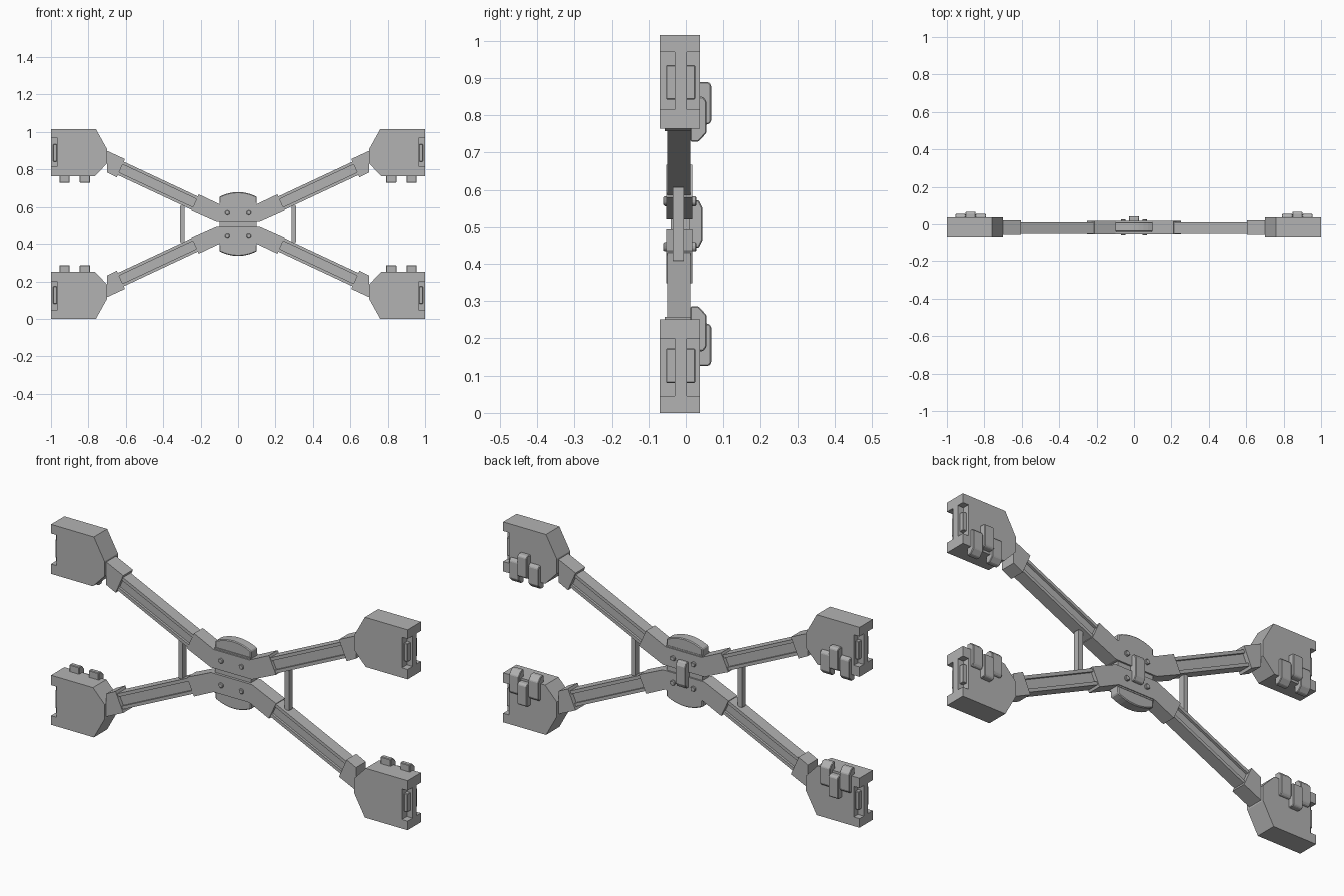
import bpy, bmesh, math
from mathutils import Vector

MID = 0.5075  # height of the horizontal mirror plane

cube = bpy.data.objects.get("Cube")
if cube:
    bpy.data.objects.remove(cube, do_unlink=True)

grey = bpy.data.materials.new("plain_grey")
grey.use_nodes = True
colour = (0.45, 0.45, 0.45, 1)
grey.diffuse_color = colour
grey.node_tree.nodes["Principled BSDF"].inputs["Base Color"].default_value = colour


def finish(name, bm, bevel=0, segments=1):
    bmesh.ops.recalc_face_normals(bm, faces=bm.faces)
    mesh = bpy.data.meshes.new(name)
    bm.to_mesh(mesh)
    bm.free()
    mesh.materials.append(grey)
    obj = bpy.data.objects.new(name, mesh)
    bpy.context.collection.objects.link(obj)
    if bevel:
        mod = obj.modifiers.new("Bevel", 'BEVEL')
        mod.width, mod.segments = bevel, segments
    return obj


def extrude(name, points, step, bevel=0):
    """Sweep a flat outline along a straight step."""
    bm = bmesh.new()
    face = bm.faces.new([bm.verts.new(p) for p in points])
    grown = bmesh.ops.extrude_face_region(bm, geom=[face], use_keep_orig=True)
    verts = [v for v in grown["geom"] if isinstance(v, bmesh.types.BMVert)]
    bmesh.ops.translate(bm, verts=verts, vec=step)
    return finish(name, bm, bevel)


def plate(name, outline, y0, y1, sx=1, sz=1, bevel=0):
    """Front-facing outline; z is measured from the mirror plane."""
    pts = [(sx * x, y0, MID + sz * z) for x, z in outline]
    return extrude(name, pts, (0, y1 - y0, 0), bevel)


def box(name, x0, x1, y0, y1, z0, z1, sx=1, sz=1, bevel=0):
    return plate(name, [(x0, z0), (x1, z0), (x1, z1), (x0, z1)], y0, y1, sx, sz, bevel)


def strap(name, x0, x1, outline, sx=1, sz=1):
    """Side-facing outline of (y, z) swept across x."""
    pts = [(sx * x0, y, MID + sz * z) for y, z in outline]
    return extrude(name, pts, (sx * (x1 - x0), 0, 0), 0.003)


def arm_beam(name, sx, sz):
    """Straight bar with a channel in its front and back."""
    start, end = Vector((0.19, 0, 0.094)), Vector((0.66, 0, 0.314))
    along = end - start
    across = Vector((-along.z, 0, along.x)).normalized()
    h, web, y0, y1, cut = 0.039, 0.023, -0.05, 0.012, 0.012
    profile = [(-h, y0), (-web, y0), (-web, y0 + cut), (web, y0 + cut), (web, y0), (h, y0),
               (h, y1), (web, y1), (web, y1 - cut), (-web, y1 - cut), (-web, y1), (-h, y1)]
    pts = []
    for a, y in profile:
        p = start + across * a
        pts.append((sx * p.x, y, MID + sz * p.z))
    return extrude(name, pts, (sx * along.x, 0, sz * along.z))


hub_half = [(0.1, 0.108), (0.21, 0.16), (0.25, 0.073), (0.115, 0.013)]
hub_outline = hub_half + [(-x, z) for x, z in reversed(hub_half)]
collar = [(0.7, 0.392), (0.605, 0.348), (0.648, 0.25), (0.7, 0.276)]
head_full = [(0.968, 0.508), (0.76, 0.508), (0.7, 0.4), (0.7, 0.325), (0.765, 0.257), (0.968, 0.257)]
side_hook = [(0.012, 0.222), (0.034, 0.222), (0.055, 0.245), (0.055, 0.33),
             (0.046, 0.342), (0.012, 0.342)]
mid_hook = [(0.02, 0.268), (0.06, 0.268), (0.068, 0.276), (0.068, 0.374),
            (0.06, 0.382), (0.02, 0.382)]

for sz, level in ((1, "upper"), (-1, "lower")):
    # Bent centre bracket with its domed pad
    plate(f"{level}_bracket", hub_outline, -0.053, 0.018, 1, sz)
    dome = [(-0.1, 0.09), (0.1, 0.09)]
    for i in range(9):
        x = 0.1 - 0.025 * i
        dome.append((x, 0.147 + 0.025 * (1 - (x / 0.1) ** 2)))
    plate(f"{level}_pad", dome, -0.04, 0.012, 1, sz, 0.004)
    box(f"{level}_pad_rim", -0.1, 0.1, -0.045, 0.014, 0.104, 0.115, 1, sz)

    for sx, side in ((1, "left"), (-1, "right")):
        tag = f"{level}_{side}"
        # Bolt through the bracket
        bm = bmesh.new()
        bmesh.ops.create_cone(bm, cap_ends=True, segments=12, radius1=0.013,
                              radius2=0.013, depth=0.088)
        for v in bm.verts:
            x, y, z = v.co
            v.co = (sx * 0.057 + x, z - 0.016, MID + sz * 0.062 + y)
        finish(f"{tag}_bolt", bm, 0.003)

        arm_beam(f"{tag}_arm", sx, sz)
        plate(f"{tag}_collar", collar, -0.056, 0.022, sx, sz)

        # End block: body, corner ends, central tongue and latch
        plate(f"{tag}_head", head_full, -0.07, 0.037, sx, sz)
        box(f"{tag}_head_top", 0.968, 1, -0.07, 0.037, 0.462, 0.508, sx, sz)
        box(f"{tag}_head_base", 0.968, 1, -0.07, 0.037, 0.257, 0.307, sx, sz)
        box(f"{tag}_tongue", 0.968, 1, -0.03, 0.003, 0.307, 0.462, sx, sz)
        box(f"{tag}_latch", 0.968, 0.988, -0.053, 0.025, 0.335, 0.427, sx, sz, 0.002)

        # Hooks behind the end block
        strap(f"{tag}_outer_hook", 0.9, 0.955, side_hook, sx, sz)
        strap(f"{tag}_inner_hook", 0.79, 0.847, side_hook, sx, sz)
        strap(f"{tag}_middle_hook", 0.847, 0.9, mid_hook, sx, sz)

# Core between the brackets and the strap behind it
box("centre_core", -0.1, 0.1, -0.04, 0.01, -0.1, 0.1)
strap("centre_strap", -0.027, 0.027, [(0, -0.065), (0.034, -0.065), (0.044, -0.045),
                                      (0.044, 0.045), (0.034, 0.065), (0, 0.065)])

# Upright struts joining the arms
for sx, side in ((1, "left"), (-1, "right")):
    box(f"{side}_strut", 0.286, 0.31, -0.035, -0.005, -0.1, 0.1, sx)
